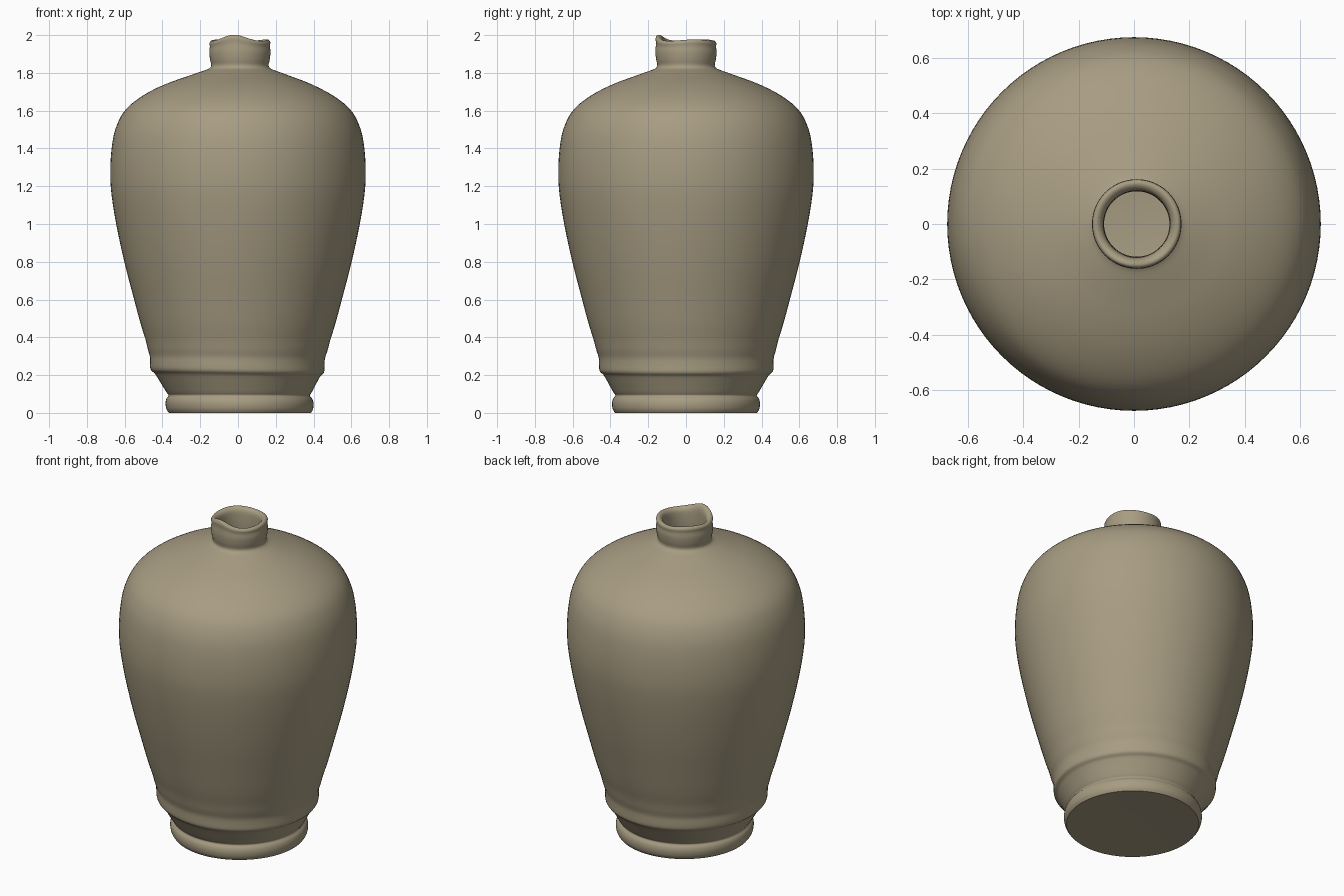
import bpy, bmesh, math
from mathutils import Vector

if "Cube" in bpy.data.objects:
    bpy.data.objects.remove(bpy.data.objects["Cube"])

SEGMENTS = 96

# Outer silhouette as (radius, height), foot to lip
OUTER = [(.376, 0), (.388, .02), (.392, .05), (.386, .075), (.374, .092), (.384, .108),
         (.408, .15), (.428, .185), (.44, .203), (.459, .222), (.462, .26), (.464, .295),
         (.476, .335), (.49, .39), (.515, .47), (.55, .60), (.602, .80), (.645, 1.0),
         (.669, 1.15), (.676, 1.25), (.673, 1.36), (.658, 1.47), (.63, 1.55), (.595, 1.605),
         (.54, 1.655), (.46, 1.705), (.37, 1.747), (.28, 1.78), (.21, 1.805), (.165, 1.822),
         (.152, 1.84), (.158, 1.87), (.162, 1.91), (.159, 1.94), (.161, 1.96)]
# Rounded lip, inner throat, hollow and inside floor
INNER = [(.152, 1.972), (.138, 1.970), (.125, 1.955), (.120, 1.92), (.120, 1.84), (.14, 1.79),
         (.28, 1.74), (.44, 1.67), (.56, 1.58), (.63, 1.42), (.64, 1.25), (.61, 1.0),
         (.52, .60), (.43, .25), (.37, .10), (.30, .06)]


def smooth_path(points, steps=3):
    """Catmull-Rom interpolation of a profile."""
    p = [Vector(q) for q in points]
    p = [p[0]] + p + [p[-1]]
    out = []
    for a, b, c, d in zip(p, p[1:], p[2:], p[3:]):
        for i in range(steps):
            t = i / steps
            out.append(.5 * (2 * b + (c - a) * t + (2 * a - 5 * b + 4 * c - d) * t * t
                             + (3 * b - a - 3 * c + d) * t ** 3))
    return out + [p[-1]]


def rim_height(a):
    """Uneven broken lip: a tall chip at the front, small ripples elsewhere."""
    d = (a + math.radians(102) + math.pi) % math.tau - math.pi
    return .029 * math.exp(-(d / .5) ** 2) + .004 * math.sin(3 * a + .6) * (1 - math.exp(-(d / .7) ** 2))


def place(r, z, a):
    # foot and neck sit slightly off the body axis
    shift = .01 * max(0, 1 - z / .25) + .01 * min(1, max(0, (z - 1.72) / .1))
    # hand-thrown wobble of the rings near the foot
    ring = math.exp(-((z - .24) / .09) ** 2)
    r += .005 * ring * math.cos(a - math.pi + .4)
    dz = .008 * ring * math.cos(a - math.pi)
    # wavy lip
    dz += rim_height(a) * min(1, max(0, (z - 1.9) / .07))
    return r * math.cos(a) + shift, r * math.sin(a), z + dz


clay = bpy.data.materials.new("tan clay")
clay.diffuse_color = (.39, .335, .225, 1)
clay.use_nodes = True
clay.node_tree.nodes["Principled BSDF"].inputs["Base Color"].default_value = clay.diffuse_color

# Vase body: lathe the whole profile, then close foot and inside floor
bm = bmesh.new()
rings = []
for r, z in smooth_path(OUTER + INNER):
    rings.append([bm.verts.new(place(r, z, math.tau * i / SEGMENTS)) for i in range(SEGMENTS)])
for low, high in zip(rings, rings[1:]):
    for i in range(SEGMENTS):
        j = (i + 1) % SEGMENTS
        bm.faces.new((low[i], low[j], high[j], high[i]))


def cap(ring, z, flip):
    centre = bm.verts.new((.01, 0, z))
    for i in range(SEGMENTS):
        a, b = ring[i], ring[(i + 1) % SEGMENTS]
        bm.faces.new((b, a, centre) if flip else (a, b, centre))


cap(rings[0], .008, True)
cap(rings[-1], .06, False)
mesh = bpy.data.meshes.new("vase")
bm.to_mesh(mesh)
bm.free()
mesh.materials.append(clay)
vase = bpy.data.objects.new("vase", mesh)
bpy.context.collection.objects.link(vase)
bpy.context.view_layer.objects.active = vase
vase.select_set(True)
bpy.ops.object.shade_smooth_by_angle(angle=math.radians(50))
